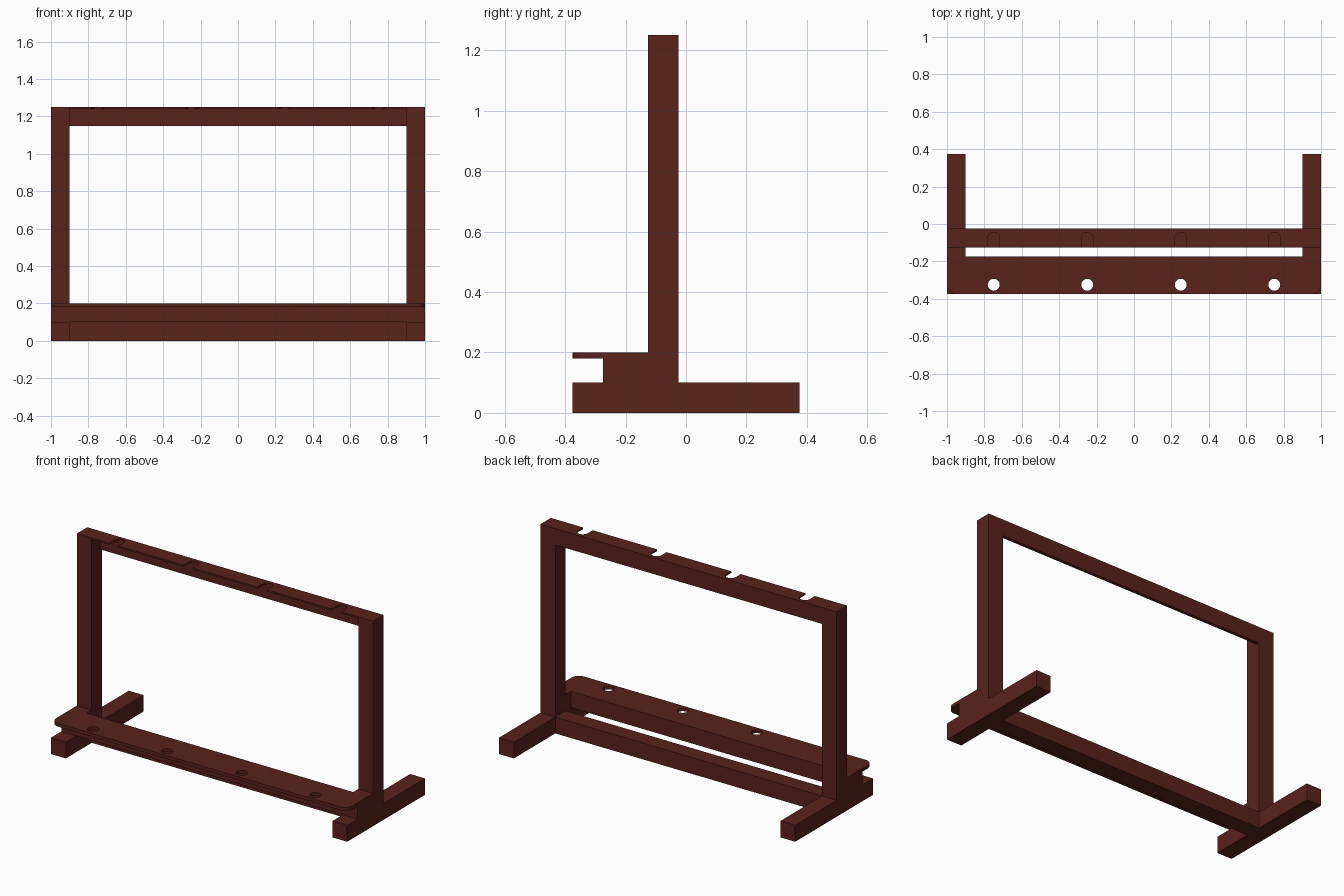
import bpy, bmesh
from math import pi, sin, cos

if "Cube" in bpy.data.objects:
    bpy.data.objects.remove(bpy.data.objects["Cube"])

wood = bpy.data.materials.new("dark_red_wood")
wood.diffuse_color = (0.10, 0.016, 0.011, 1)
wood.use_nodes = True
wood.node_tree.nodes["Principled BSDF"].inputs["Base Color"].default_value = wood.diffuse_color

SLOTS = (-0.75, -0.25, 0.25, 0.75)
R = 0.032


def box(name, x, y, z):
    """Box from (min, max) ranges."""
    bm = bmesh.new()
    bmesh.ops.create_cube(bm, size=1)
    for v in bm.verts:
        v.co = [r[0] if c < 0 else r[1] for c, r in zip(v.co, (x, y, z))]
    me = bpy.data.meshes.new(name)
    bm.to_mesh(me)
    bm.free()
    me.materials.append(wood)
    ob = bpy.data.objects.new(name, me)
    bpy.context.collection.objects.link(ob)
    return ob


def arc(cx, cy, r, a0, a1, n):
    return [(cx + r * cos(a0 + (a1 - a0) * i / n),
             cy + r * sin(a0 + (a1 - a0) * i / n)) for i in range(n + 1)]


def board(name, loops, z0, z1):
    """Flat board from an outline plus hole loops."""
    cu = bpy.data.curves.new(name, 'CURVE')
    cu.dimensions, cu.fill_mode = '2D', 'BOTH'
    cu.extrude = (z1 - z0) / 2
    for pts in loops:
        sp = cu.splines.new('POLY')
        sp.points.add(len(pts) - 1)
        for p, (x, y) in zip(sp.points, pts):
            p.co = (x, y, 0, 1)
        sp.use_cyclic_u = True
    cu.materials.append(wood)
    ob = bpy.data.objects.new(name, cu)
    ob.location.z = (z0 + z1) / 2
    bpy.context.collection.objects.link(ob)
    bpy.ops.object.select_all(action='DESELECT')
    ob.select_set(True)
    bpy.context.view_layer.objects.active = ob
    bpy.ops.object.convert(target='MESH')
    ob = bpy.context.view_layer.objects.active
    bm = bmesh.new()
    bm.from_mesh(ob.data)
    bmesh.ops.remove_doubles(bm, verts=bm.verts, dist=1e-5)
    bmesh.ops.recalc_face_normals(bm, faces=bm.faces)
    bm.to_mesh(ob.data)
    bm.free()
    bpy.ops.object.shade_smooth_by_angle()


# Side frames: foot, post and shelf bracket
for side, x in (("left", (-1, -0.9)), ("right", (0.9, 1))):
    box(side + "_foot", x, (-0.375, 0.375), (0, 0.1))
    box(side + "_post", x, (-0.125, -0.025), (0.1, 1.25))
    box(side + "_shelf_bracket", x, (-0.275, -0.125), (0.1, 0.18))

# Cross beams
box("bottom_beam", (-0.9, 0.9), (-0.125, -0.025), (0, 0.1))
box("shelf_beam", (-0.9, 0.9), (-0.275, -0.175), (0.1, 0.18))
box("top_beam", (-0.9, 0.9), (-0.045, -0.025), (1.15, 1.24))

# Shelf with rounded front corners and four holes
c = 0.05
outline = (arc(-1 + c, -0.375 + c, c, pi, 1.5 * pi, 8)
           + arc(1 - c, -0.375 + c, c, 1.5 * pi, 2 * pi, 8)
           + [(1, -0.125), (0.9, -0.125), (0.9, -0.175),
              (-0.9, -0.175), (-0.9, -0.125), (-1, -0.125)])
holes = [arc(x, -0.325, R, 0, 2 * pi, 32)[:-1] for x in SLOTS]
board("shelf", [outline] + holes, 0.18, 0.2)

# Top rack strip with round-ended slots open to the front
strip = [(-0.9, -0.025), (-0.9, -0.125)]
for x in SLOTS:
    strip += [(x - R, -0.125)] + arc(x, -0.077, R, pi, 0, 16) + [(x + R, -0.125)]
strip += [(0.9, -0.125), (0.9, -0.025)]
board("top_slotted_strip", [strip], 1.24, 1.25)
